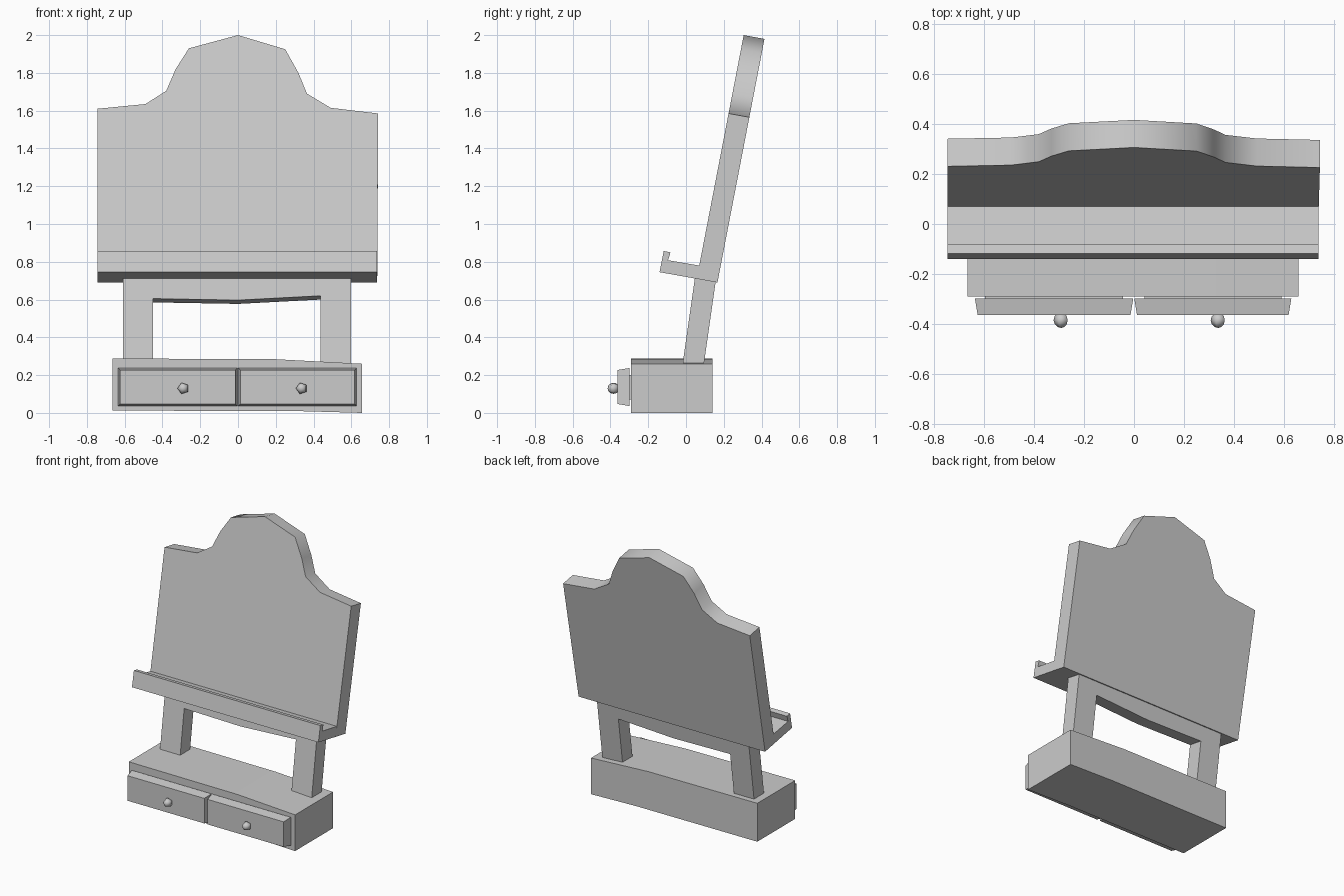
import bpy, bmesh, math
from mathutils import Vector, Matrix

if "Cube" in bpy.data.objects:
    bpy.data.objects.remove(bpy.data.objects["Cube"])

grey = bpy.data.materials.new("plain_grey")
grey.use_nodes = True
colour = (0.6, 0.6, 0.6, 1)
grey.diffuse_color = colour
grey.node_tree.nodes["Principled BSDF"].inputs["Base Color"].default_value = colour


def finish(name, bm, angle=30):
    bmesh.ops.recalc_face_normals(bm, faces=bm.faces)
    mesh = bpy.data.meshes.new(name)
    bm.to_mesh(mesh)
    bm.free()
    mesh.materials.append(grey)
    obj = bpy.data.objects.new(name, mesh)
    bpy.context.collection.objects.link(obj)
    bpy.ops.object.select_all(action="DESELECT")
    obj.select_set(True)
    bpy.context.view_layer.objects.active = obj
    bpy.ops.object.shade_smooth_by_angle(angle=math.radians(angle))
    return obj


def prism(name, outline, offset, angle=30):
    """Extrude a closed 3D outline along an offset vector."""
    bm = bmesh.new()
    face = bm.faces.new([bm.verts.new(p) for p in outline])
    result = bmesh.ops.extrude_face_region(bm, geom=[face], use_keep_orig=True)
    moved = [v for v in result["geom"] if isinstance(v, bmesh.types.BMVert)]
    bmesh.ops.translate(bm, verts=moved, vec=Vector(offset))
    return finish(name, bm, angle)


def leaning(points, y0, z0, slope):
    """Place x, z points on a plane that leans back."""
    return [(x, y0 + slope * (z - z0), z) for x, z in points]


# Leaning back board with an arched crest
crest = [(-0.745, 1.61), (-0.49, 1.635), (-0.38, 1.705), (-0.33, 1.82),
         (-0.26, 1.93), (0, 2.0), (0.25, 1.925), (0.32, 1.80),
         (0.365, 1.69), (0.49, 1.615), (0.742, 1.585)]
board = crest + [(0.737, 0.71), (-0.745, 0.71)]
prism("back_board", leaning(board, 0.07, 0.78, 0.193), (0, 0.11, -0.02), 45)

# Ledge with a raised front lip
ledge = [(-0.14, 0.745), (-0.118, 0.857), (-0.082, 0.85), (-0.095, 0.808),
         (0.07, 0.78), (0.0565, 0.71)]
prism("front_ledge", [(-0.745, y, z) for y, z in ledge], (1.482, 0, 0))

# Two legs joined by an apron
frame = [(-0.61, 0.72), (-0.61, 0.26), (-0.45, 0.26), (-0.45, 0.605),
         (0, 0.597), (0.437, 0.62), (0.437, 0.26), (0.598, 0.26), (0.598, 0.72)]
prism("leg_frame", leaning(frame, -0.015, 0.28, 0.143), (0, 0.11, -0.02))

# Base box, slightly lower on the left end
base = [(-0.665, 0.012), (0.3, 0.01), (0.657, 0), (0.657, 0.26),
        (0.2, 0.284), (-0.665, 0.288)]
prism("base_box", [(x, -0.29, z) for x, z in base], (0, 0.43, 0))


def drawer(side, x0, x1, knob_x):
    # Drawer front tapers outward
    bm = bmesh.new()
    rings = []
    for y, inset in ((-0.298, 0), (-0.363, 0.011)):
        a, b, lo, hi = x0 + inset, x1 - inset, 0.036 + inset, 0.238 - inset
        rings.append([bm.verts.new((x, y, z))
                      for x, z in ((a, lo), (b, lo), (b, hi), (a, hi))])
    for ring in rings:
        bm.faces.new(ring)
    for i in range(4):
        j = (i + 1) % 4
        bm.faces.new((rings[0][i], rings[0][j], rings[1][j], rings[1][i]))
    finish(side + "_drawer", bm)
    # Recessed neck holding the drawer to the base
    prism(side + "_drawer_neck",
          [(x, -0.3, z) for x, z in ((x0 + 0.04, 0.07), (x1 - 0.04, 0.07),
                                     (x1 - 0.04, 0.2), (x0 + 0.04, 0.2))], (0, 0.015, 0))
    # Five-sided round knob
    bm = bmesh.new()
    bmesh.ops.create_uvsphere(
        bm, u_segments=5, v_segments=6, radius=0.031,
        matrix=Matrix.Translation((knob_x, -0.384, 0.13))
        @ Matrix.Rotation(math.radians(90), 4, "X")
        @ Matrix.Rotation(math.radians(90), 4, "Z"))
    finish(side + "_knob", bm, 80)


drawer("right", -0.635, -0.003, -0.29)
drawer("left", 0.001, 0.628, 0.337)
